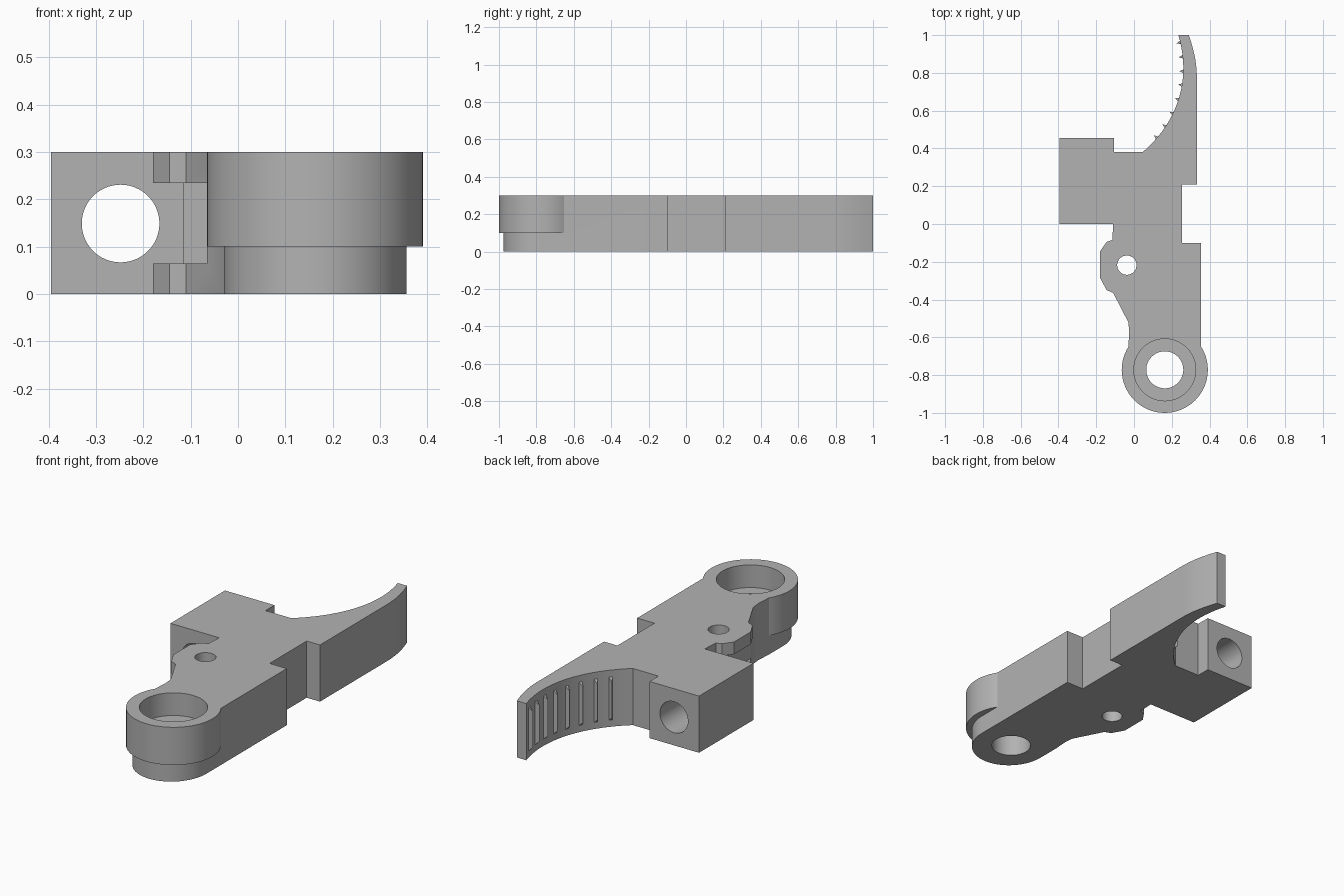
import bpy
import bmesh
import math
from mathutils import Vector
from mathutils.geometry import interpolate_bezier

default = bpy.data.objects.get("Cube")
if default:
    bpy.data.objects.remove(default, do_unlink=True)

HEIGHT = 0.3
RING = Vector((0.163, -0.772))

grey = bpy.data.materials.new("plain grey")
grey.use_nodes = True
colour = (0.45, 0.45, 0.45, 1)
grey.diffuse_color = colour
grey.node_tree.nodes["Principled BSDF"].inputs["Base Color"].default_value = colour


def prism(name, outline, z0, z1):
    """Extrude a flat outline from z0 up to z1."""
    bm = bmesh.new()
    base = bm.faces.new([bm.verts.new((p[0], p[1], z0)) for p in outline])
    top = bmesh.ops.extrude_face_region(bm, geom=[base])["geom"]
    verts = [g for g in top if isinstance(g, bmesh.types.BMVert)]
    bmesh.ops.translate(bm, verts=verts, vec=(0, 0, z1 - z0))
    bmesh.ops.recalc_face_normals(bm, faces=bm.faces)
    mesh = bpy.data.meshes.new(name)
    bm.to_mesh(mesh)
    bm.free()
    mesh.materials.append(grey)
    obj = bpy.data.objects.new(name, mesh)
    bpy.context.collection.objects.link(obj)
    return obj


def arc(centre, rx, ry, start, end, count):
    steps = [math.radians(start + (end - start) * i / count) for i in range(count + 1)]
    return [(centre[0] + rx * math.cos(a), centre[1] + ry * math.sin(a)) for a in steps]


def disc(name, centre, radius, z0, z1):
    return prism(name, arc(centre, radius, radius, 0, 360, 64)[:-1], z0, z1)


def rect(x0, x1, y0, y1):
    return [(x0, y0), (x1, y0), (x1, y1), (x0, y1)]


def combine(target, other, operation):
    """Apply a boolean and discard the second solid."""
    other.hide_render = True
    mod = target.modifiers.new(operation.lower(), "BOOLEAN")
    mod.operation = operation
    mod.solver = "EXACT"
    mod.object = other
    bpy.context.view_layer.objects.active = target
    bpy.ops.object.modifier_apply(modifier=mod.name)
    bpy.data.objects.remove(other, do_unlink=True)


def smooth(obj):
    bpy.ops.object.select_all(action="DESELECT")
    obj.select_set(True)
    bpy.context.view_layer.objects.active = obj
    bpy.ops.object.shade_smooth_by_angle(angle=math.radians(25))


def bezier(a, b, c, d, count):
    pts = [Vector((*p, 0)) for p in (a, b, c, d)]
    return [(p[0], p[1]) for p in interpolate_bezier(*pts, count)]


# Lever body: curved finger, clamp block, hinge ear and rounded foot
finger_inside = bezier((0.045, 0.38), (0.21, 0.52), (0.312, 0.74), (0.235, 1.0), 24)
finger_outside = bezier((0.29, 1.0), (0.318, 0.92), (0.333, 0.85), (0.333, 0.77), 10)
foot = arc(RING, 0.193, 0.205, 0, -180, 40)
ear = [(-0.03, -0.65), (-0.025, -0.57), (-0.03, -0.52), (-0.11, -0.365),
       (-0.145, -0.35), (-0.18, -0.285), (-0.18, -0.145), (-0.145, -0.095),
       (-0.115, -0.085), (-0.11, 0)]
block = [(-0.395, 0), (-0.395, 0.455), (-0.105, 0.455), (-0.105, 0.38)]
side = [(0.333, 0.21), (0.255, 0.21), (0.255, -0.1), (0.356, -0.1)]
body = prism("lever_body", finger_inside + finger_outside + side + foot + ear + block,
             0, HEIGHT)

# Wider bearing collar above the foot
combine(body, disc("collar", RING, 0.228, 0.1, HEIGHT), "UNION")

# Stepped bearing hole and pin hole
combine(body, disc("bearing_hole", RING, 0.098, -0.1, 0.4), "DIFFERENCE")
combine(body, disc("bearing_seat", RING, 0.164, 0.18, 0.4), "DIFFERENCE")
combine(body, disc("pin_hole", (-0.038, -0.218), 0.051, -0.1, 0.4), "DIFFERENCE")

# Slot through the hinge ear
combine(body, prism("ear_slot", rect(-0.3, -0.065, -0.6, -0.08), 0.065, 0.235),
        "DIFFERENCE")

# Round bore through the clamp block, running front to back
bore = disc("block_bore", (0, 0), 0.082, -0.4, 0.4)
bore.rotation_euler.x = math.pi / 2
bore.location = (-0.248, 0.2, 0.149)
bpy.context.view_layer.update()
combine(body, bore, "DIFFERENCE")
smooth(body)

# Grip ridges along the inside of the finger
dense = bezier((0.045, 0.38), (0.21, 0.52), (0.312, 0.74), (0.235, 1.0), 200)
for n, y in enumerate((0.455, 0.515, 0.585, 0.66, 0.735, 0.81, 0.885, 0.96)):
    i = min(range(1, 199), key=lambda k: abs(dense[k][1] - y))
    p = Vector(dense[i])
    along = (Vector(dense[i + 1]) - Vector(dense[i - 1])).normalized()
    out = Vector((-along.y, along.x))
    outline = [p - along * 0.012 - out * 0.006, p + along * 0.012 - out * 0.006,
               p + out * 0.02]
    ridge = prism("grip_ridge_%d" % (n + 1), outline, 0.03, 0.27)
    # Slope the ends of the crest
    for v in ridge.data.vertices:
        if (v.co.xy - p).dot(out) > 0.01:
            v.co.z += 0.025 if v.co.z < 0.15 else -0.025
